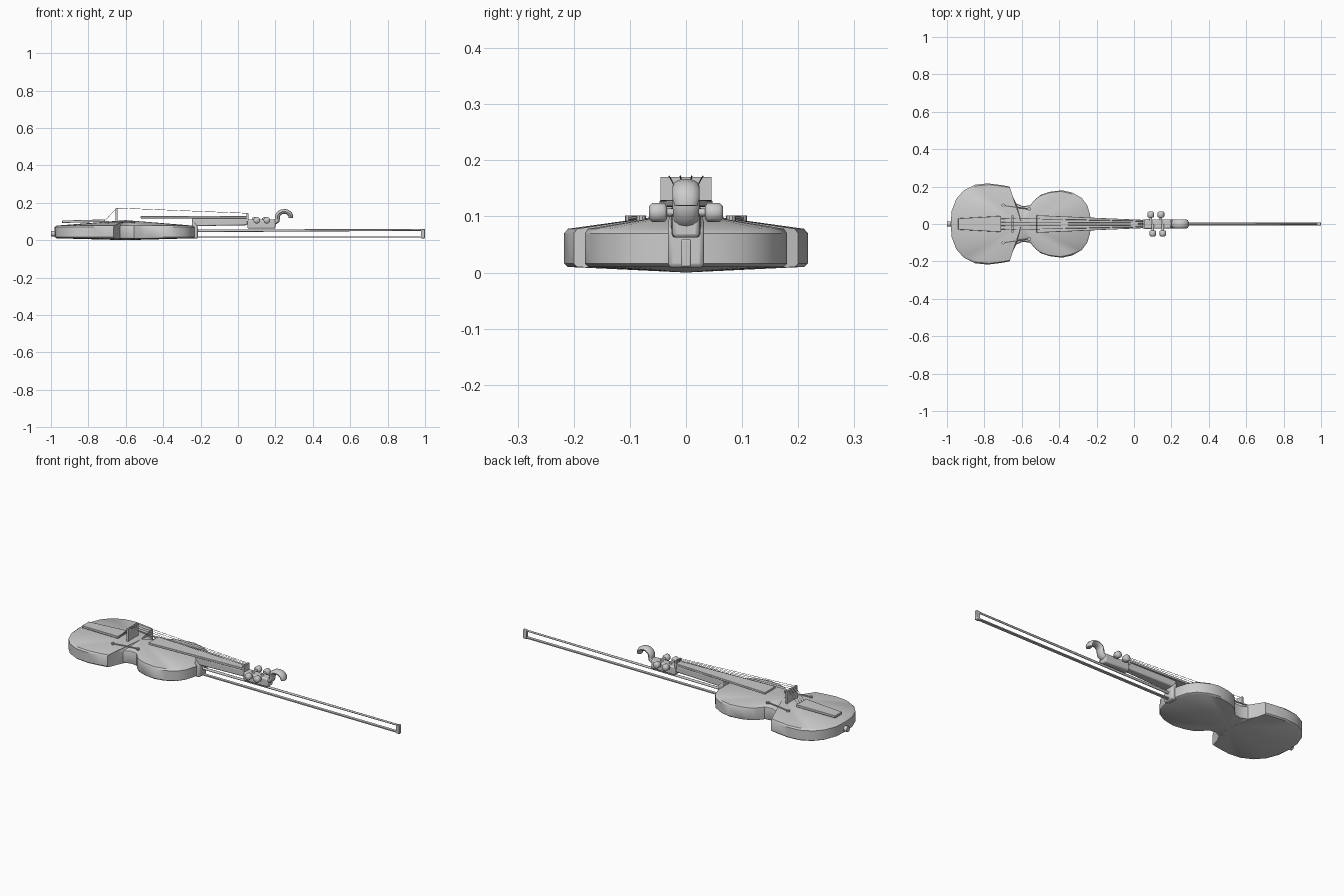
import bpy, bmesh, math
from mathutils import Vector

if "Cube" in bpy.data.objects:
    bpy.data.objects.remove(bpy.data.objects["Cube"])

grey = bpy.data.materials.new("plain grey")
grey.diffuse_color = (0.6, 0.6, 0.6, 1)
grey.use_nodes = True
grey.node_tree.nodes["Principled BSDF"].inputs["Base Color"].default_value = grey.diffuse_color


def finish(name, bm, bevel=0.0, angle=35):
    bmesh.ops.recalc_face_normals(bm, faces=bm.faces[:])
    me = bpy.data.meshes.new(name)
    bm.to_mesh(me)
    bm.free()
    ob = bpy.data.objects.new(name, me)
    bpy.context.collection.objects.link(ob)
    me.materials.append(grey)
    if bevel:
        m = ob.modifiers.new("bevel", "BEVEL")
        m.width, m.segments = bevel, 2
    bpy.ops.object.select_all(action="DESELECT")
    bpy.context.view_layer.objects.active = ob
    ob.select_set(True)
    bpy.ops.object.shade_smooth_by_angle(angle=math.radians(angle))
    return ob


def taper(name, x0, x1, w0, w1, zs0, zs1, bevel=0.0):
    """Box along x; half width and (bottom, top) heights given at both ends."""
    bm = bmesh.new()
    ends = [[bm.verts.new((x, y, z)) for y, z in
             ((-w, zs[0]), (w, zs[0]), (w, zs[1]), (-w, zs[1]))]
            for x, w, zs in ((x0, w0, zs0), (x1, w1, zs1))]
    for loop in ends:
        bm.faces.new(loop)
    for i in range(4):
        j = (i + 1) % 4
        bm.faces.new((ends[0][i], ends[0][j], ends[1][j], ends[1][i]))
    return finish(name, bm, bevel)


def tube(name, pts, radii, sides=8):
    """Capped tube through points lying roughly in one plane."""
    bm = bmesh.new()
    pts = [Vector(p) for p in pts]
    rings = []
    for i, p in enumerate(pts):
        d = (pts[min(i + 1, len(pts) - 1)] - pts[max(i - 1, 0)]).normalized()
        ref = Vector((0, 1, 0)) if abs(d.y) < 0.8 else Vector((0, 0, 1))
        u = d.cross(ref).normalized()
        v = d.cross(u)
        ry, rz = radii[i] if isinstance(radii[i], tuple) else (radii[i],) * 2
        rings.append([bm.verts.new(p + u * rz * math.cos(a) + v * ry * math.sin(a))
                      for a in (math.tau * k / sides for k in range(sides))])
    for a, b in zip(rings, rings[1:]):
        for k in range(sides):
            j = (k + 1) % sides
            bm.faces.new((a[k], a[j], b[j], b[k]))
    bm.faces.new(rings[0])
    bm.faces.new(rings[-1])
    return finish(name, bm, angle=50)


# Body: half outline mirrored, stacked rims, domed front and back
half = [(-.98, 0), (-.975, .07), (-.95, .135), (-.91, .18), (-.85, .21), (-.78, .217),
        (-.71, .208), (-.665, .2), (-.65, .15), (-.63, .11), (-.595, .095), (-.555, .1),
        (-.53, .13), (-.50, .155), (-.45, .172), (-.385, .18), (-.33, .168), (-.28, .14),
        (-.25, .1), (-.235, .05), (-.23, 0)]
outline = half + [(x, -y) for x, y in half[-2:0:-1]]
bm = bmesh.new()
cx = -0.6
rims = [[bm.verts.new((cx + (x - cx) * s, y * s, z)) for x, y in outline]
        for s, z in ((.97, .01), (1, .016), (1, .07), (.97, .078))]
n = len(outline)
for a, b in zip(rims, rims[1:]):
    for k in range(n):
        j = (k + 1) % n
        bm.faces.new((a[k], a[j], b[j], b[k]))
for rim, z in ((rims[0], 0), (rims[-1], .107)):
    tip = bm.verts.new((cx, 0, z))
    for k in range(n):
        bm.faces.new((rim[k], rim[(k + 1) % n], tip))
finish("body", bm)

# Tail button, tailpiece and bridge
tube("tail_button", [(-1, 0, .035), (-.97, 0, .035)], [.015, .015], 10)
taper("tailpiece", -.94, -.71, .03, .043, (.092, .105), (.098, .111), .002)
taper("bridge", -.654, -.644, .045, .045, (.09, .17), (.09, .17))

# Sound holes as raised bars with round ends
for s, side in ((1, "left"), (-1, "right")):
    tube("sound_hole_" + side, [(-.7, s * .1, .096), (-.63, s * .09, .098), (-.56, s * .08, .098)],
         [.004] * 3, 6)
    for x, y in ((-.7, .1), (-.56, .08)):
        bm = bmesh.new()
        bmesh.ops.create_cone(bm, cap_ends=True, segments=10, radius1=.009, radius2=.009, depth=.01)
        bmesh.ops.translate(bm, verts=bm.verts[:], vec=(x, s * y, .097))
        finish("sound_hole_end_" + side, bm)

# Neck, heel, fingerboard, nut and pegbox
taper("neck_heel", -.245, -.215, .032, .032, (.008, .11), (.008, .075), .008)
taper("neck", -.245, .05, .028, .021, (.075, .117), (.08, .117), .006)
taper("fingerboard", -.52, .05, .047, .022, (.117, .129), (.117, .129), .002)
taper("nut", .045, .055, .024, .024, (.1, .143), (.1, .143))
taper("pegbox", .05, .2, .026, .024, (.062, .11), (.062, .11), .007)

# Tuning pegs, staggered from side to side
for s, x0 in ((1, .09), (-1, .1)):
    for x in (x0, x0 + .054):
        tube("peg_shaft", [(x, 0, .107), (x, s * .04, .107)], [.007] * 2, 8)
        tube("peg_head", [(x, s * .034, .107), (x, s * .039, .107), (x, s * .06, .107),
                          (x, s * .066, .107)], [.012, .018, .018, .012], 10)

# Scroll: a hook curling up and over from the pegbox
arc = [(.235 - .005, 0, .098), (.21, 0, .105)]
arc += [(.247 + .036 * math.cos(a), 0, .124 + .03 * math.sin(a))
        for a in (math.radians(190 - 25 * k) for k in range(9))]
tube("scroll", [(.19, 0, .093)] + arc[1:], [(.023, .014)] * 2 + [(.024, .013)] * 8 + [(.02, .011)], 12)

# Strings over the bridge
for k in (-1.5, -.5, .5, 1.5):
    tube("string", [(-.71, k * .018, .106), (-.649, k * .02, .172), (.05, k * .01, .144)],
         [.0012] * 3, 4)

# Bow: stick, hair, tip plate and frog
tube("bow_stick", [(-.22, 0, .05), (.985, 0, .055)], [.007, .005], 8)
taper("bow_hair", -.22, .985, .008, .008, (.014, .02), (.014, .02))
taper("bow_tip", .978, 1, .009, .009, (.01, .058), (.01, .06), .003)
